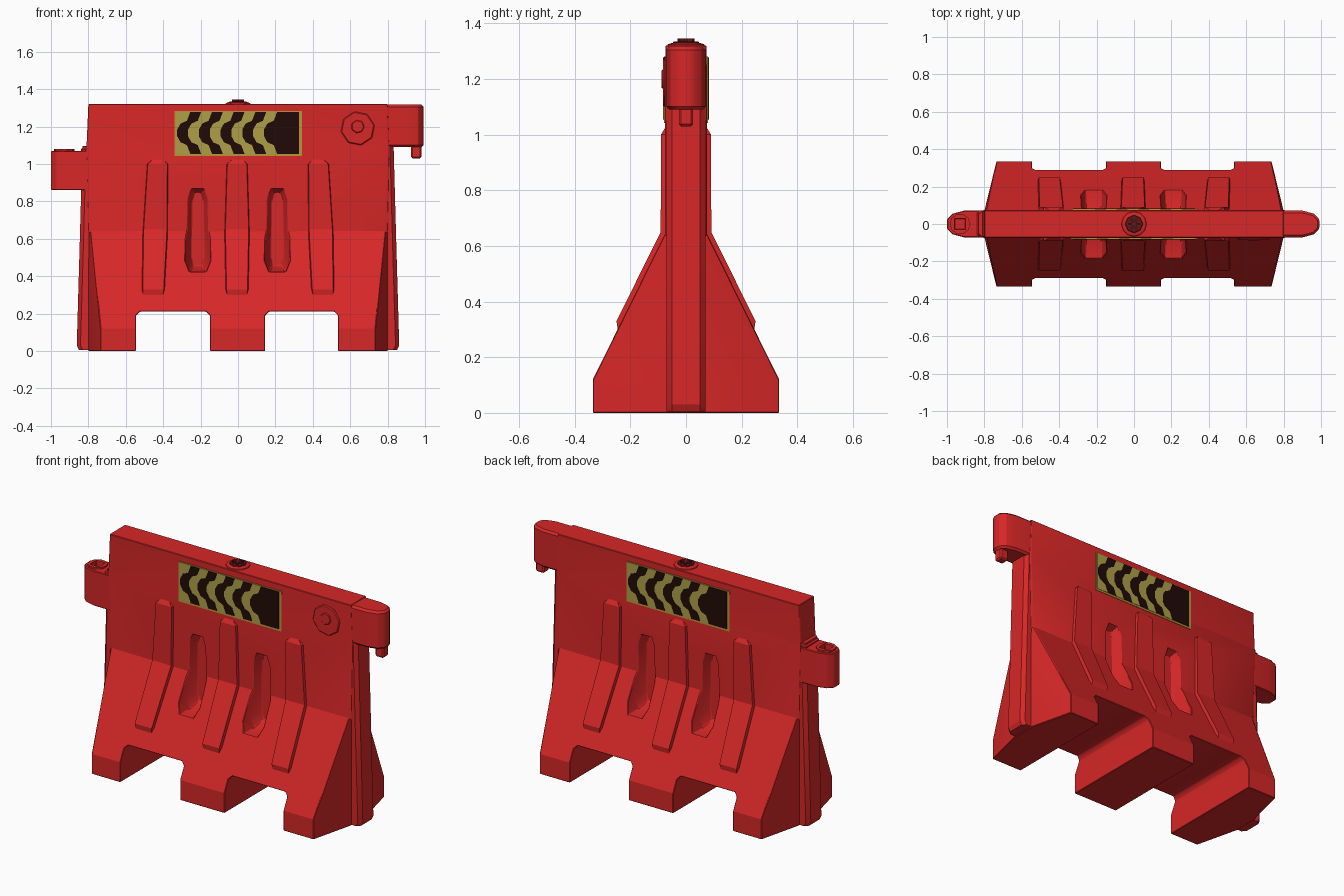
import bpy
import bmesh
import math

if "Cube" in bpy.data.objects:
    bpy.data.objects.remove(bpy.data.objects["Cube"])


def material(name, rgb):
    m = bpy.data.materials.new(name)
    m.use_nodes = True
    m.diffuse_color = (*rgb, 1)
    m.node_tree.nodes["Principled BSDF"].inputs["Base Color"].default_value = (*rgb, 1)
    return m


RED = material("red plastic", (0.68, 0.02, 0.02))
DARK_RED = material("dark red cap", (0.12, 0.01, 0.01))
YELLOW = material("reflective yellow", (0.43, 0.35, 0.065))
GOLD = material("gold trim", (0.5, 0.3, 0.04))
BLACK = material("brown black", (0.014, 0.003, 0.002))


def apply_modifier(ob, kind, **settings):
    mod = ob.modifiers.new(kind.title(), kind)
    for key, value in settings.items():
        setattr(mod, key, value)
    bpy.context.view_layer.objects.active = ob
    bpy.ops.object.modifier_apply(modifier=mod.name)


def finish(ob, bevel=0.0):
    """Chamfer the edges and shade by angle."""
    if bevel:
        apply_modifier(ob, "BEVEL", width=bevel, segments=1,
                       limit_method="ANGLE", angle_limit=math.radians(32))
    bpy.ops.object.select_all(action="DESELECT")
    ob.select_set(True)
    bpy.context.view_layer.objects.active = ob
    bpy.ops.object.shade_smooth_by_angle(angle=math.radians(25))
    return ob


def loft(name, rings, mat=RED):
    """Closed solid through rings of equal point count."""
    bm = bmesh.new()
    loops = [[bm.verts.new(p) for p in ring] for ring in rings]
    n = len(loops[0])
    for a, b in zip(loops, loops[1:]):
        for i in range(n):
            j = (i + 1) % n
            bm.faces.new((a[i], a[j], b[j], b[i]))
    bm.faces.new(loops[0])
    bm.faces.new(loops[-1])
    bmesh.ops.recalc_face_normals(bm, faces=bm.faces)
    mesh = bpy.data.meshes.new(name)
    bm.to_mesh(mesh)
    bm.free()
    mesh.materials.append(mat)
    ob = bpy.data.objects.new(name, mesh)
    bpy.context.collection.objects.link(ob)
    return ob


def prism_z(name, outline, z0, z1, mat=RED):
    return loft(name, [[(x, y, z) for x, y in outline] for z in (z0, z1)], mat)


def prism_y(name, outline, y0, y1, mat=RED):
    return loft(name, [[(x, y, z) for x, z in outline] for y in (y0, y1)], mat)


def rect(x0, x1, y0, y1):
    return [(x0, y0), (x1, y0), (x1, y1), (x0, y1)]


def polygon(cx, cy, r, n, turn=0.0):
    return [(cx + r * math.cos(math.tau * i / n + turn),
             cy + r * math.sin(math.tau * i / n + turn)) for i in range(n)]


def cut(ob, cutter):
    cutter.hide_render = True
    apply_modifier(ob, "BOOLEAN", object=cutter, operation="DIFFERENCE", solver="EXACT")
    bpy.data.objects.remove(cutter)


# Main body: flared base rising into a thin wall, with slanted end faces
def body_ring(z, hy, xe, xc):
    return [(xe, -hy, z), (xc, -0.07, z), (xc, 0.07, z), (xe, hy, z),
            (-xe, hy, z), (-xc, 0.07, z), (-xc, -0.07, z), (-xe, -hy, z)]


body = loft("barrier_body", [
    body_ring(0.0, 0.335, 0.735, 0.80),
    body_ring(0.12, 0.335, 0.735, 0.80),
    body_ring(0.64, 0.076, 0.785, 0.80),
    body_ring(1.09, 0.076, 0.80, 0.81),
    body_ring(1.32, 0.074, 0.795, 0.80)])

# Forklift arches through the base
for x0, x1 in ((-0.545, -0.15), (0.145, 0.535)):
    arch = [(x0, -0.1), (x0, 0.19), (x0 + 0.02, 0.21),
            (x1 - 0.02, 0.21), (x1, 0.19), (x1, -0.1)]
    cut(body, prism_y("arch_cutter", arch, -0.5, 0.5))

# Tall hand pockets sunk into both faces
half = [(0.045, 0.42), (0.07, 0.48), (0.062, 0.82), (0.04, 0.88)]
pocket = half + [(-x, z) for x, z in reversed(half)]
for side in (-1, 1):
    for cx in (-0.215, 0.21):
        rings = [[(cx + x * k, side * y, 0.66 + (z - 0.66) * kz) for x, z in pocket]
                 for y, k, kz in ((0.025, 0.5, 0.85), (0.09, 0.95, 0.98), (0.45, 1.05, 1.0))]
        cut(body, loft("pocket_cutter", rings))
finish(body, 0.012)

# Raised ribs that follow the wall and the flare
RIB = [(1.03, 0.072, 0.03), (1.0, 0.09, 0.062), (0.65, 0.091, 0.072),
       (0.33, 0.25, 0.066), (0.295, 0.245, 0.062)]
for side, face in ((-1, "front"), (1, "back")):
    for cx, label in ((-0.43, "right"), (-0.005, "middle"), (0.43, "left")):
        rings = []
        for z, y, w in RIB:
            c = cx * (1 + 0.08 * (1 - z))
            rings.append([(c - w, side * (y - 0.04), z), (c - w + 0.01, side * y, z),
                          (c + w - 0.01, side * y, z), (c + w, side * (y - 0.04), z)])
        finish(loft(f"{face}_rib_{label}", rings))

# Upright end columns
for s, label in ((-1, "right"), (1, "left")):
    rings = [[(s * x, y, z) for x, y in
              ((0.70, -0.07), (xo - 0.02, -0.07), (xo, -0.05),
               (xo, 0.05), (xo - 0.02, 0.07), (0.70, 0.07))]
             for z, xo in ((0.005, 0.85), (0.03, 0.862), (0.62, 0.845), (1.095, 0.832))]
    finish(loft(f"end_column_{label}", rings))


# Interlocking connectors with rounded noses
def nose(s, base, tip):
    side = [(base, 0.071), (tip - 0.09, 0.071), (tip - 0.03, 0.055), (tip, 0.025)]
    return [(s * x, y) for x, y in side] + [(s * x, -y) for x, y in reversed(side)]


finish(prism_z("upper_connector", nose(1, 0.72, 0.993), 1.09, 1.317), 0.012)
finish(prism_z("connector_pin", rect(0.925, 0.98, -0.026, 0.026), 1.03, 1.11), 0.008)
lower = prism_z("lower_connector", nose(-1, 0.72, 1.0), 0.86, 1.07)
cut(lower, prism_z("socket_cutter", rect(-0.96, -0.90, -0.03, 0.03), 0.98, 1.2))
finish(lower, 0.01)
rim = prism_z("socket_rim", polygon(-0.93, 0, 0.055, 10), 1.05, 1.08)
cut(rim, prism_z("rim_cutter", rect(-0.96, -0.90, -0.03, 0.03), 1.0, 1.2))
finish(rim)
finish(prism_z("connector_shoulder", rect(-0.84, -0.76, -0.066, 0.066), 1.04, 1.085), 0.008)

# Filler cap on the top edge
finish(loft("cap_base", [[(x, y, z) for x, y in polygon(0, 0, r, 12)]
                         for z, r in ((1.31, 0.072), (1.325, 0.065), (1.33, 0.05))]))
finish(prism_z("cap_knob", polygon(0, 0, 0.048, 8), 1.325, 1.335, DARK_RED), 0.003)
for a in (0, 1, 2):
    t = math.tau * a / 6
    bar = prism_z(f"cap_grip_{a}", rect(-0.032, 0.032, -0.006, 0.006), 1.33, 1.345, DARK_RED)
    bar.rotation_euler.z = t

# Round drain plug on the front
finish(prism_y("drain_plug", polygon(0.64, 1.19, 0.092, 8, 0.2), -0.082, -0.06), 0.005)
finish(prism_y("drain_plug_centre", polygon(0.64, 1.2, 0.036, 7), -0.088, -0.07), 0.004)

# Chevron signs, turned half round for the back face
EDGE = [(0.07, 0.112), (0.052, 0.065), (0.018, 0.05), (0.0, 0.018)]
EDGE += [(x, -z) for x, z in reversed(EDGE)]
for s, face in ((-1, "front"), (1, "back")):
    def plate(name, outline, y0, y1, mat):
        return prism_y(f"{face}_{name}", [(-s * x, z) for x, z in outline], s * y0, s * y1, mat)

    plate("sign_trim", rect(-0.34, 0.342, 1.042, 1.282), 0.073, 0.079, GOLD)
    plate("sign_panel", rect(-0.332, 0.328, 1.053, 1.279), 0.074, 0.081, YELLOW)
    for i in range(5):
        tip = -0.325 + 0.116 * i
        width = 0.058 if i < 4 else 0.3
        outline = [(tip + x, 1.166 + z) for x, z in EDGE]
        if i < 4:
            outline += [(tip + x + width, 1.166 + z) for x, z in reversed(EDGE)]
        else:
            outline += [(0.327, 1.054), (0.327, 1.278)]
        plate(f"sign_chevron_{i + 1}", outline, 0.075, 0.083, BLACK)
